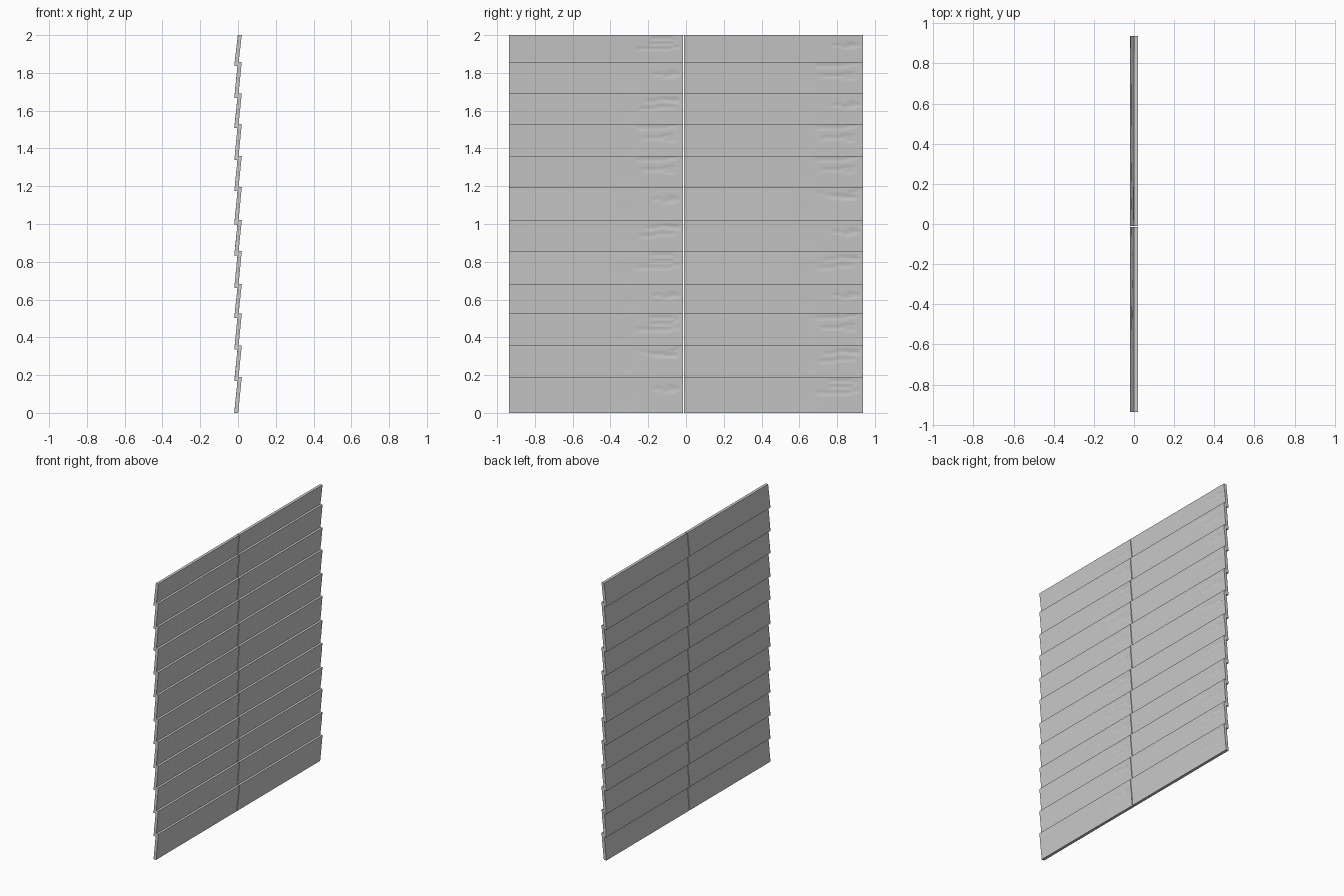
import bpy
import bmesh
import math
import random
from mathutils import Vector, noise

if "Cube" in bpy.data.objects:
    bpy.data.objects.remove(bpy.data.objects["Cube"])

random.seed(4)
THICK = 0.021          # board thickness
LEAN = 0.019           # sideways drift of a board from bottom to top
NY, NZ = 60, 18        # board subdivisions along length and height
TOPS = [0.19, 0.357, 0.525, 0.682, 0.856, 1.02, 1.196, 1.36, 1.53, 1.69, 1.858, 2.0]
OVERLAP = 0.022
COLUMNS = [("left", -0.9375, -0.0155), ("right", -0.0105, 0.9375)]


def inner_relief(y, w, seed, cracks):
    """Depth cut into the inner face: shallow knots plus end cracks."""
    d = 0.0008 * math.exp(-((y - 0.68) / 0.035) ** 2 - ((w - 0.4) / 0.22) ** 2)
    for y0, y1, w0, slope in cracks:
        if y0 < y < y1 and abs(w - w0 - slope * (y - y0)) < 0.5 / NZ:
            d += 0.003
    return d


def outer_relief(y, w, seed, cracks):
    """Fine wood grain running along the outer face."""
    return 0.0007 * (0.5 + noise.noise(Vector((y * 5, w * 22, seed))))


def board_mesh(name, seed):
    """Unit-length, unit-height board with a leaning cross-section."""
    cracks = [(random.uniform(0.72, 0.93), random.uniform(0.95, 0.99),
               random.uniform(0.45, 0.9), random.uniform(-0.5, 0.5)) for _ in range(3)]
    bm = bmesh.new()
    rings = []
    for i in range(NY + 1):
        y = 1 - (1 - i / NY) ** 1.3
        ring = []
        for side, relief in ((1, inner_relief), (-1, outer_relief)):
            for k in range(NZ + 1):
                w = k / NZ if side > 0 else 1 - k / NZ
                x = LEAN * (w - 0.5) + side * (THICK / 2 - relief(y, w, seed, cracks))
                # slightly ragged far end
                chip = 0.003 * max(0, noise.noise(Vector((w * 6, side, seed)))) if i == NY else 0
                ring.append(bm.verts.new((x, y - chip, w)))
        rings.append(ring)
    n = len(rings[0])
    for a, b in zip(rings, rings[1:]):
        for k in range(n):
            bm.faces.new((a[k], a[(k + 1) % n], b[(k + 1) % n], b[k]))
    # end caps
    for ring in (rings[0], rings[-1]):
        for k in range(NZ):
            bm.faces.new((ring[k], ring[k + 1], ring[n - 2 - k], ring[n - 1 - k]))
    bmesh.ops.recalc_face_normals(bm, faces=bm.faces)
    for f in bm.faces:
        f.smooth = True
    for e in bm.edges:
        e.smooth = e.calc_face_angle(0) < math.radians(30)
    mesh = bpy.data.meshes.new(name)
    bm.to_mesh(mesh)
    bm.free()
    return mesh


# A few board variants shared by all rows
variants = [board_mesh(f"siding_board_{i}", i * 7.3) for i in range(5)]

# Two columns of overlapping lap siding
for col, y0, y1 in COLUMNS:
    bottom = 0.0
    for row, top in enumerate(TOPS):
        board = bpy.data.objects.new(f"siding_board_{col}_{row + 1}", random.choice(variants))
        board.location = (0, y0, bottom)
        board.scale = (1, y1 - y0, top - bottom)
        bpy.context.collection.objects.link(board)
        bottom = top - OVERLAP
